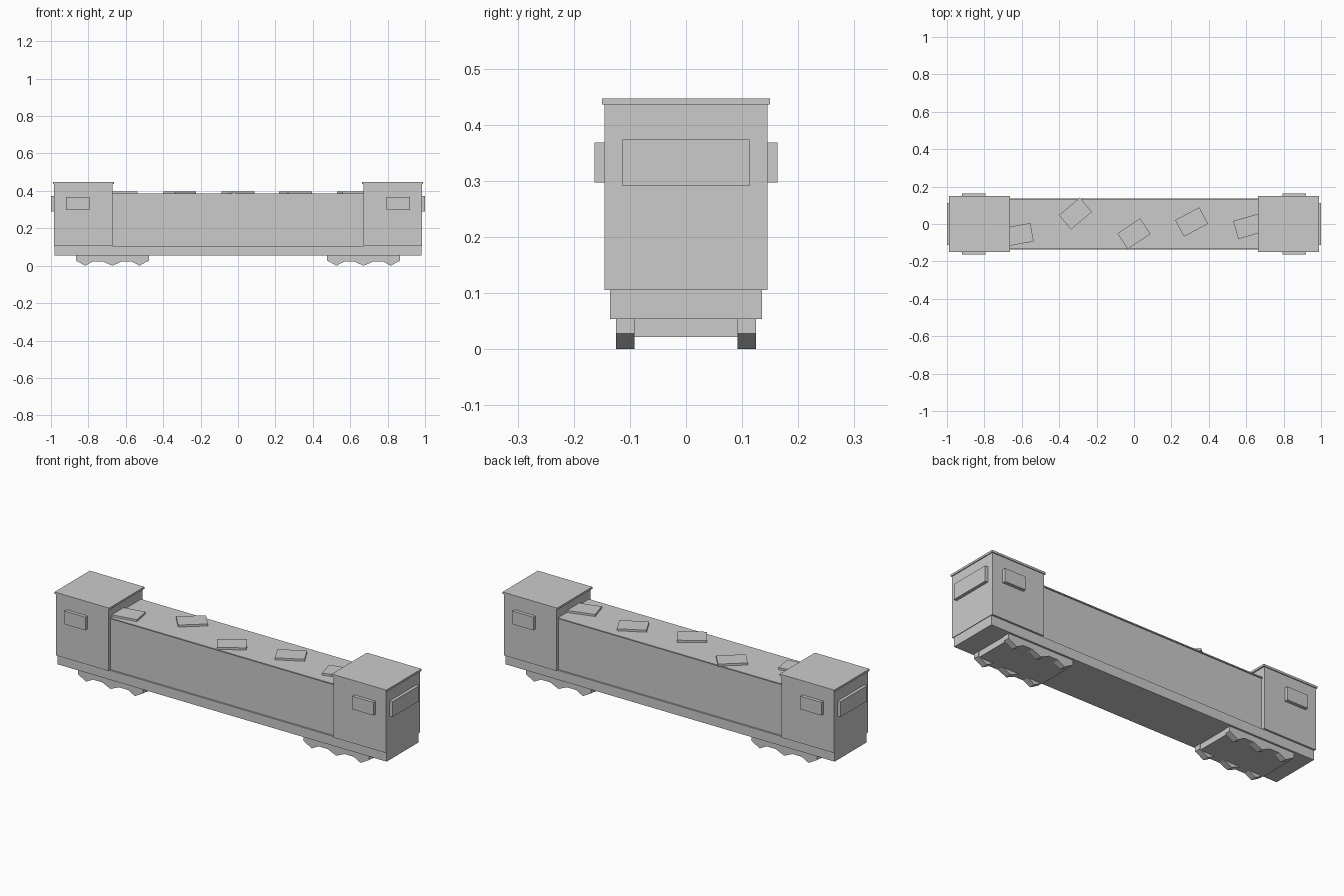
import bpy
import bmesh
from math import radians

cube = bpy.data.objects.get("Cube")
if cube:
    bpy.data.objects.remove(cube, do_unlink=True)

GREY = (0.6, 0.6, 0.6, 1)
grey = bpy.data.materials.new("plain grey")
grey.use_nodes = True
grey.diffuse_color = GREY
grey.node_tree.nodes["Principled BSDF"].inputs["Base Color"].default_value = GREY


def finish(name, bm):
    bmesh.ops.recalc_face_normals(bm, faces=bm.faces[:])
    mesh = bpy.data.meshes.new(name)
    bm.to_mesh(mesh)
    bm.free()
    mesh.materials.append(grey)
    obj = bpy.data.objects.new(name, mesh)
    bpy.context.collection.objects.link(obj)
    return obj


def box(name, x, y, z):
    """Box from (min, max) ranges on each axis."""
    bm = bmesh.new()
    bmesh.ops.create_cube(bm, size=1)
    for v in bm.verts:
        for i, (lo, hi) in enumerate((x, y, z)):
            v.co[i] = (lo + hi) / 2 + v.co[i] * (hi - lo)
    return finish(name, bm)


def extrude_profile(name, profile, y0, y1):
    """Prism with an x-z outline, running from y0 to y1."""
    bm = bmesh.new()
    face = bm.faces.new([bm.verts.new((x, y0, z)) for x, z in profile])
    result = bmesh.ops.extrude_face_region(bm, geom=[face])
    for v in result["geom"]:
        if isinstance(v, bmesh.types.BMVert):
            v.co.y = y1
    return finish(name, bm)


# Underframe, long hood and its thin roof
box("chassis", (-0.98, 0.98), (-0.135, 0.135), (0.054, 0.105))
box("hood", (-0.68, 0.68), (-0.126, 0.126), (0.105, 0.38))
box("hood_roof", (-0.68, 0.68), (-0.132, 0.132), (0.38, 0.386))

# Cab at each end with roof and raised windows
for side, s in (("right", -1), ("left", 1)):
    def span(a, b):
        return tuple(sorted((s * a, s * b)))

    box(side + "_cab", span(0.67, 0.983), (-0.145, 0.145), (0.105, 0.436))
    box(side + "_cab_roof", span(0.663, 0.988), (-0.15, 0.15), (0.436, 0.447))
    box(side + "_end_window", span(0.97, 1.0), (-0.113, 0.113), (0.291, 0.374))
    box(side + "_side_windows", span(0.795, 0.92), (-0.163, 0.163), (0.297, 0.368))

# Bogies: scalloped side frames joined by a flat plate
half = [(0.05, 0.022), (0.105, 0.022), (0.145, 0.0), (0.195, 0.028), (0.195, 0.054)]
outline = [(-x, z) for x, z in reversed(half)] + [(0, 0)] + half
for side, s in (("right", -0.672), ("left", 0.672)):
    shape = [(x + s, z) for x, z in outline]
    extrude_profile(side + "_bogie_front_frame", shape, -0.125, -0.092)
    extrude_profile(side + "_bogie_back_frame", shape, 0.092, 0.125)
    box(side + "_bogie_plate", (s - 0.192, s + 0.192), (-0.093, 0.093), (0.022, 0.055))

# Loose hatch plates lying on the hood roof: x, y, angle
hatches = [(-0.617, -0.057, 10), (-0.313, 0.056, 40), (0.0, -0.052, 34),
           (0.308, 0.011, 28), (0.614, -0.012, 16)]
for i, (x, y, angle) in enumerate(hatches):
    hatch = box(f"roof_hatch_{i + 1}", (-0.073, 0.073), (-0.05, 0.05), (0, 0.013))
    hatch.location = (x, y, 0.384)
    hatch.rotation_euler.z = radians(angle)
